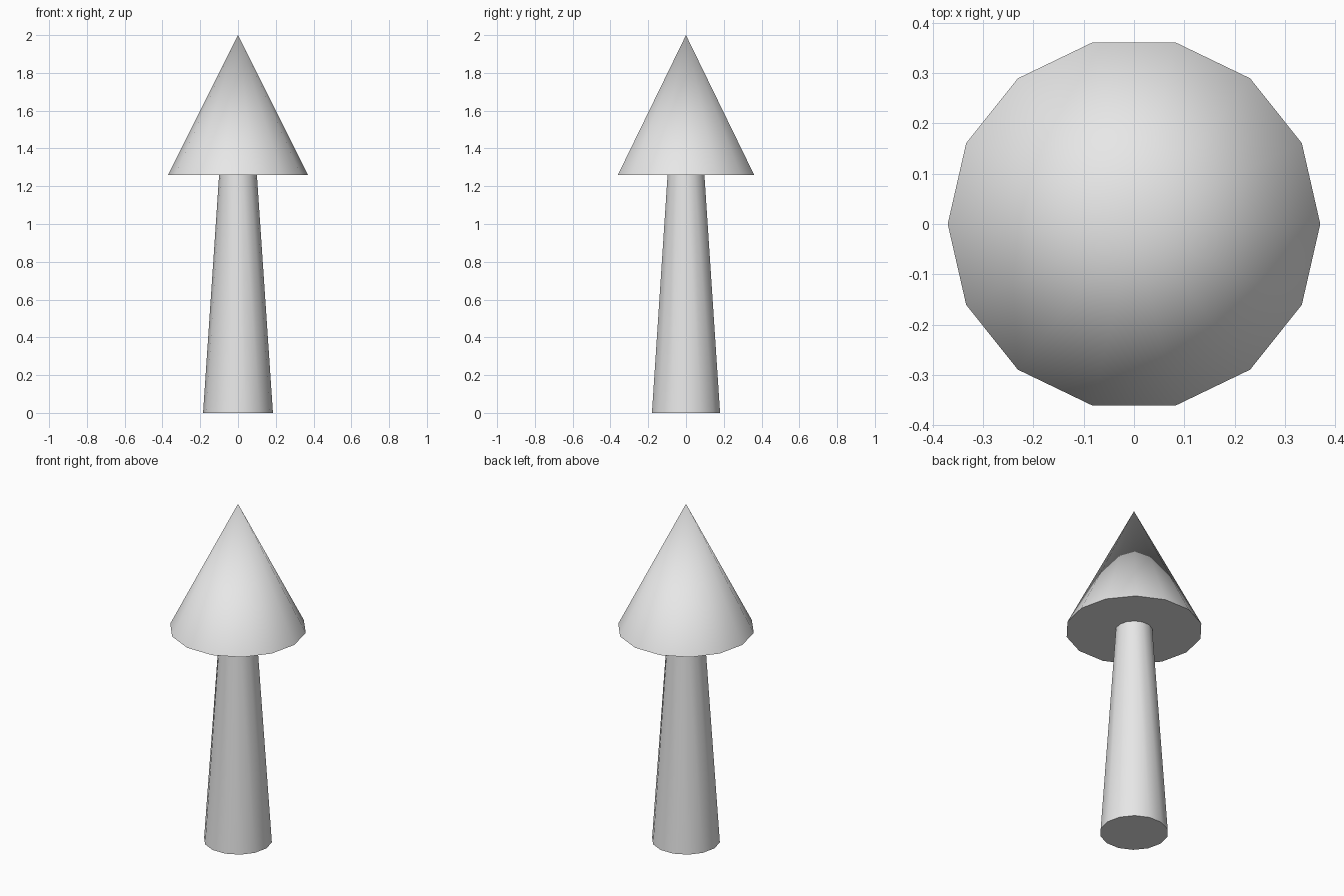
import bpy
import math

if "Cube" in bpy.data.objects:
    bpy.data.objects.remove(bpy.data.objects["Cube"])

SIDES = 14

grey = bpy.data.materials.new("light_grey")
grey.diffuse_color = (0.8, 0.8, 0.8, 1.0)
grey.use_nodes = True
grey.node_tree.nodes["Principled BSDF"].inputs["Base Color"].default_value = grey.diffuse_color


def tapered(name, r_bottom, r_top, z0, z1):
    """Upright cone or tapered cylinder with a corner on the +x axis."""
    bpy.ops.mesh.primitive_cone_add(
        vertices=SIDES, radius1=r_bottom, radius2=r_top,
        depth=z1 - z0, location=(0, 0, (z0 + z1) / 2),
        rotation=(0, 0, math.pi / 2))
    ob = bpy.context.object
    ob.name = name
    ob.data.materials.append(grey)
    bpy.ops.object.transform_apply(location=True, rotation=True, scale=True)
    bpy.ops.object.shade_smooth_by_angle(angle=math.radians(40))
    return ob


# Tapering trunk
tapered("trunk", 0.185, 0.10, 0.0, 1.26)

# Pointed crown
tapered("crown", 0.37, 0.0, 1.26, 2.0)
